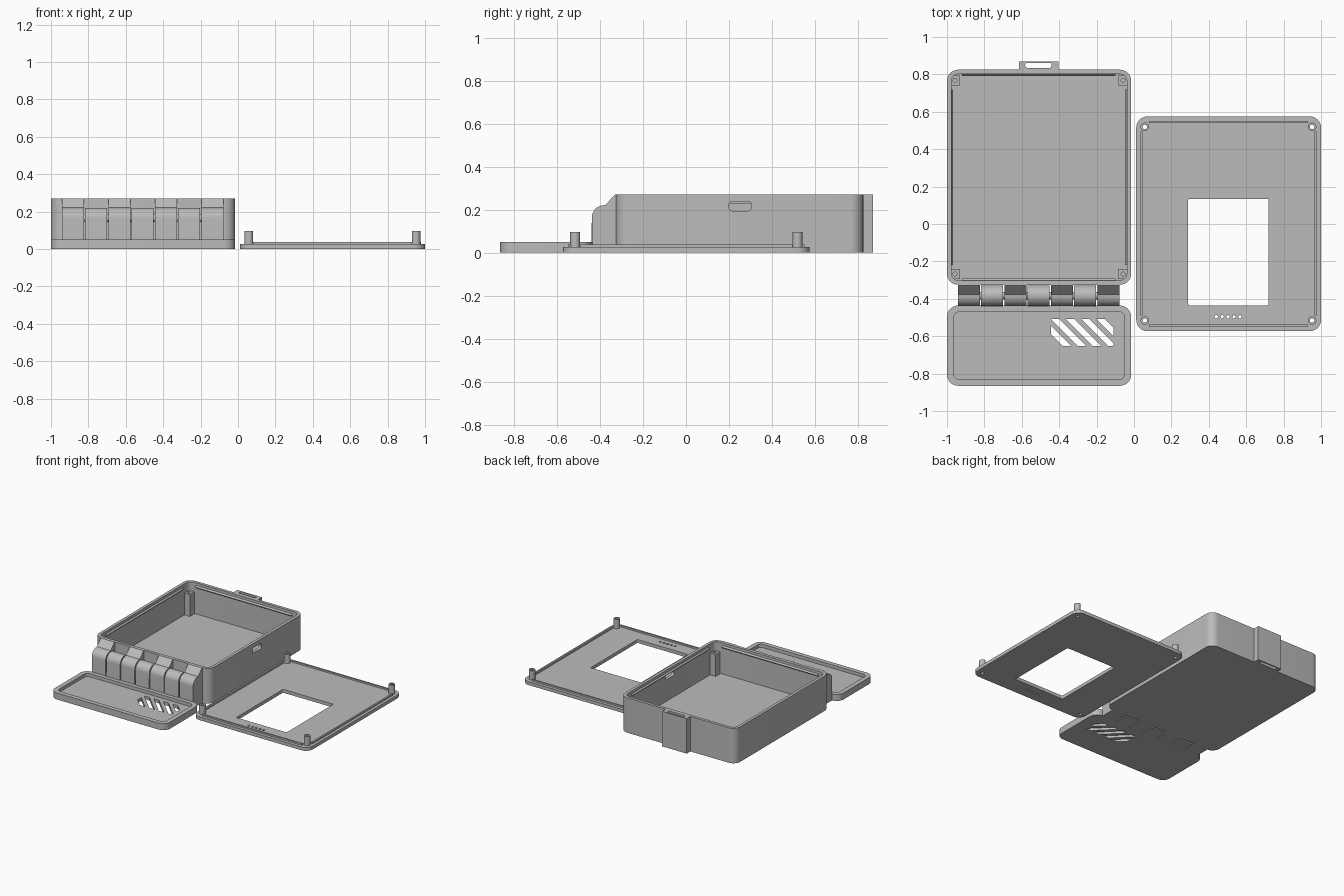
import bpy, bmesh, math
from mathutils import Vector

if "Cube" in bpy.data.objects:
    bpy.data.objects.remove(bpy.data.objects["Cube"])

grey = bpy.data.materials.new("plain grey")
grey.use_nodes = True
grey.diffuse_color = (0.5, 0.5, 0.5, 1)
grey.node_tree.nodes["Principled BSDF"].inputs["Base Color"].default_value = (0.5, 0.5, 0.5, 1)


def prism(name, points, direction):
    """Extrude a closed outline of 3D points along a direction."""
    bm = bmesh.new()
    face = bm.faces.new([bm.verts.new(p) for p in points])
    new = bmesh.ops.extrude_face_region(bm, geom=[face])["geom"]
    bmesh.ops.translate(bm, vec=direction, verts=[v for v in new if isinstance(v, bmesh.types.BMVert)])
    bmesh.ops.recalc_face_normals(bm, faces=bm.faces)
    mesh = bpy.data.meshes.new(name)
    bm.to_mesh(mesh)
    bm.free()
    mesh.materials.append(grey)
    obj = bpy.data.objects.new(name, mesh)
    bpy.context.collection.objects.link(obj)
    return obj


def rounded(x0, x1, y0, y1, r, steps=8):
    """Rectangle outline with rounded corners."""
    corners = [(x1 - r, y1 - r), (x0 + r, y1 - r), (x0 + r, y0 + r), (x1 - r, y0 + r)]
    pts = []
    for i, (cx, cy) in enumerate(corners):
        for k in range(steps + 1):
            a = math.pi / 2 * (i + k / steps)
            pts.append((cx + r * math.cos(a), cy + r * math.sin(a)))
    return pts


def slab(name, x0, x1, y0, y1, z0, z1, r=0.0):
    flat = rounded(x0, x1, y0, y1, r) if r else [(x0, y0), (x1, y0), (x1, y1), (x0, y1)]
    return prism(name, [(x, y, z0) for x, y in flat], (0, 0, z1 - z0))


def rod(name, x, y, z0, z1, r, n=24):
    ring = [(x + r * math.cos(2 * math.pi * i / n), y + r * math.sin(2 * math.pi * i / n), z0) for i in range(n)]
    return prism(name, ring, (0, 0, z1 - z0))


def combine(obj, other, operation="DIFFERENCE"):
    mod = obj.modifiers.new("combine", "BOOLEAN")
    mod.operation, mod.object, mod.solver = operation, other, "EXACT"
    bpy.context.view_layer.objects.active = obj
    bpy.ops.object.modifier_apply(modifier=mod.name)
    bpy.data.objects.remove(other)


def snap_ridge(name, start, end, inward, size):
    """Triangular ridge running from start to end."""
    a, b, n = Vector(start), Vector(end), Vector(inward)
    up = Vector((0, 0, size))
    return prism(name, [a - up, a + n * size, a + up], b - a)


# Open case with floor, walls and side port
case = slab("case", -1, -0.015, -0.325, 0.825, 0, 0.27, 0.06)
combine(case, slab("cut", -0.977, -0.038, -0.302, 0.802, 0.03, 0.4, 0.04))
port = [(-0.06, y, z) for y, z in rounded(0.2, 0.305, 0.195, 0.237, 0.015)]
combine(case, prism("cut", port, (0.1, 0, 0)))

# Screw posts in the case corners
for x in (-0.957, -0.058):
    for y in (-0.268, 0.768):
        post = slab("case_post", x - 0.027, x + 0.027, y - 0.027, y + 0.027, 0.02, 0.2)
        combine(post, rod("cut", x, y, 0.08, 0.3, 0.011))

# Snap ridges inside the case walls
for x, side in ((-0.979, 1), (-0.036, -1)):
    snap_ridge("case_side_ridge", (x, -0.22, 0.24), (x, 0.72, 0.24), (side, 0, 0), 0.012)
for y, side in ((-0.304, 1), (0.804, -1)):
    snap_ridge("case_end_ridge", (-0.92, y, 0.24), (-0.1, y, 0.24), (0, side, 0), 0.012)

# Strap loop on the back
loop = slab("strap_loop", -0.615, -0.405, 0.82, 0.87, 0, 0.27)
combine(loop, slab("cut", -0.582, -0.44, 0.835, 0.862, -0.1, 0.4, 0.012))

# Hinge knuckles: case and flap ones alternate
cy, cz, cr = -0.383, 0.165, 0.055
dome = [(cy + cr * math.cos(a), cz + cr * math.sin(a))
        for a in (math.radians(180 - 9 * k) for k in range(21))]
case_side = [(cy - cr, 0)] + dome[:10] + [(-0.376, 0.222), (-0.33, 0.27), (-0.315, 0.27), (-0.315, 0)]
flap_side = [(cy - cr - 0.004, 0)] + dome + [(cy + cr - 0.01, 0)]
pitch = 0.1245
for i in range(7):
    x = -0.942 + pitch * i
    name, shape = ("flap_knuckle", flap_side) if i % 2 else ("case_knuckle", case_side)
    prism(name, [(x, y, z) for y, z in shape], (pitch - 0.007, 0, 0))
pin = [(-0.93, cy + 0.02 * math.cos(a), cz + 0.02 * math.sin(a))
       for a in (math.tau * k / 16 for k in range(16))]
prism("hinge_pin", pin, (0.845, 0, 0))

# Flap with shallow tray and slanted vents
flap = slab("flap", -1, -0.015, -0.865, -0.436, 0, 0.05, 0.06)
combine(flap, slab("cut", -0.965, -0.05, -0.83, -0.47, 0.025, 0.2, 0.03))
top, low = -0.508, -0.652
for i in range(5):
    x = -0.526 + 0.081 * i
    run = top - low
    vent = prism("cut", [(x - 0.05, top + 0.05, -0.1), (x - 0.005, top + 0.05, -0.1),
                         (x + run + 0.095, low - 0.05, -0.1), (x + run + 0.05, low - 0.05, -0.1)], (0, 0, 0.3))
    combine(vent, slab("cut", -0.445, -0.11, low, top, -0.2, 0.3), "INTERSECT")
    combine(flap, vent)

# Lid plate with window and sound holes
lid = slab("lid", 0.012, 1, -0.573, 0.575, 0, 0.026, 0.06)
combine(lid, slab("cut", 0.29, 0.72, -0.435, 0.135, -0.1, 0.2, 0.008))
for i in range(5):
    combine(lid, rod("cut", 0.44 + 0.0315 * i, -0.496, -0.1, 0.2, 0.009, 12))

# Hollow screw pegs through the lid
for x in (0.058, 0.952):
    for y in (-0.516, 0.519):
        combine(lid, rod("cut", x, y, -0.1, 0.2, 0.012))
        peg = rod("lid_peg", x, y, 0.02, 0.097, 0.023)
        combine(peg, rod("cut", x, y, -0.1, 0.2, 0.012))

# Raised rails along the lid edges
for x in (0.034, 0.966):
    slab("lid_side_rail", x, x + 0.012, -0.49, 0.495, 0.02, 0.038)
for y in (-0.55, 0.54):
    slab("lid_end_rail", 0.08, 0.93, y, y + 0.012, 0.02, 0.038)

# Smooth curved walls while keeping the edges crisp
for obj in bpy.context.scene.objects:
    obj.select_set(obj.type == "MESH")
bpy.context.view_layer.objects.active = lid
bpy.ops.object.shade_smooth_by_angle(angle=math.radians(30))
